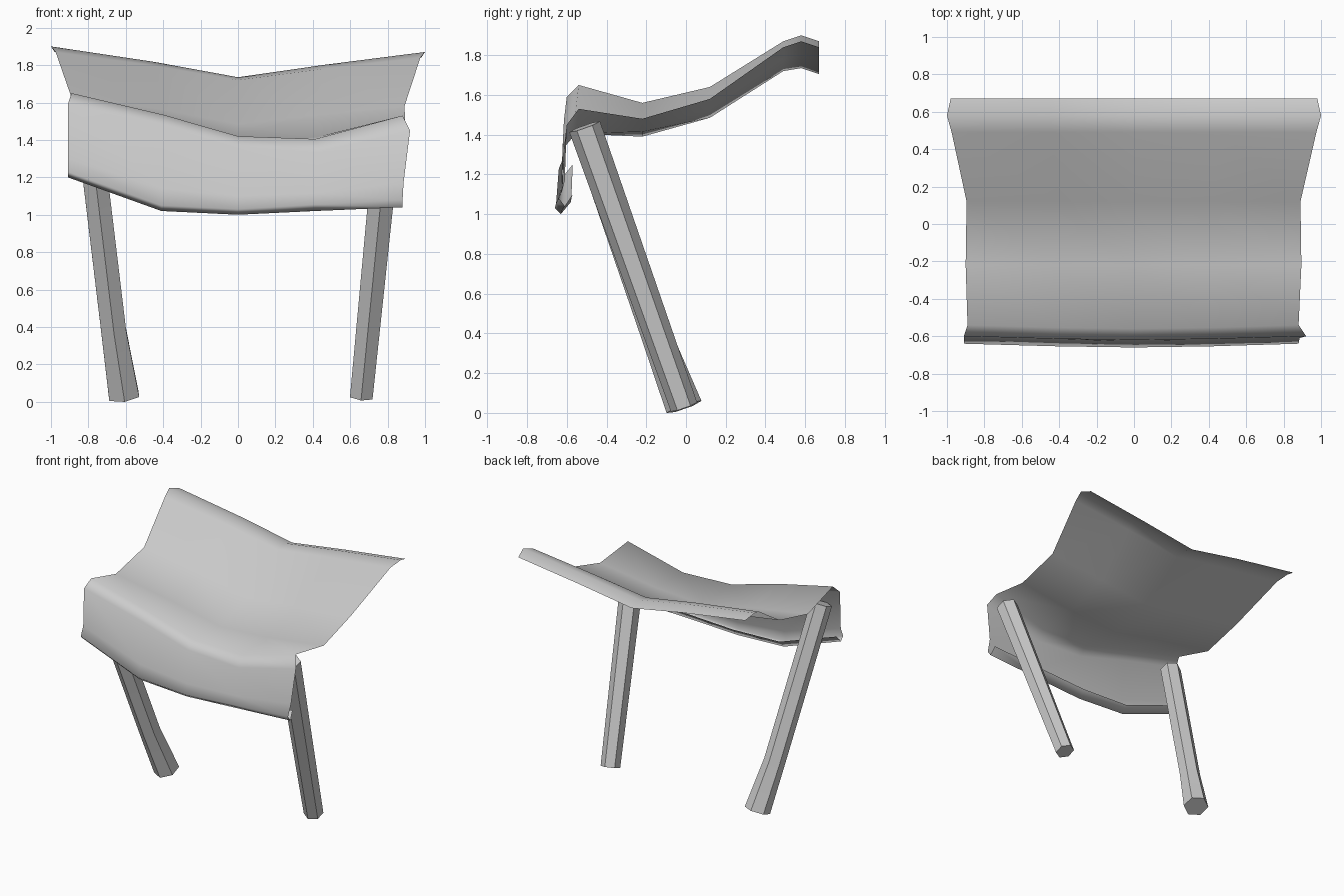
import bpy
import bmesh
from math import cos, sin, pi, radians
from mathutils import Vector

if "Cube" in bpy.data.objects:
    bpy.data.objects.remove(bpy.data.objects["Cube"], do_unlink=True)


def make_material(name, color):
    mat = bpy.data.materials.new(name)
    mat.use_nodes = True
    mat.diffuse_color = color
    mat.node_tree.nodes["Principled BSDF"].inputs["Base Color"].default_value = color
    return mat


def make_object(name, bm, mat):
    bmesh.ops.recalc_face_normals(bm, faces=bm.faces)
    mesh = bpy.data.meshes.new(name)
    bm.to_mesh(mesh)
    bm.free()
    mesh.materials.append(mat)
    obj = bpy.data.objects.new(name, mesh)
    bpy.context.collection.objects.link(obj)
    return obj


def shade(obj, angle):
    bpy.ops.object.select_all(action="DESELECT")
    obj.select_set(True)
    bpy.context.view_layer.objects.active = obj
    bpy.ops.object.shade_smooth_by_angle(angle=radians(angle))


def bridge(bm, row_a, row_b, closed=False):
    count = len(row_a)
    for i in range(count if closed else count - 1):
        j = (i + 1) % count
        bm.faces.new((row_a[i], row_a[j], row_b[j], row_b[i]))


grey = make_material("plain grey", (0.6, 0.6, 0.6, 1))


def sheet_row(bm, y, x_left, x_right, z_left, z_mid, z_right, sag_left=0, sag_right=0, bow=0):
    """One cross-section of the cloth: two ends, a centre and two sagging quarter points."""
    points = (
        (x_left, y, z_left),
        (x_left * 0.45, y - bow * 0.7, (z_left + z_mid) / 2 + sag_left),
        (0, y - bow, z_mid),
        (x_right * 0.47, y - bow * 0.7, (z_mid + z_right) / 2 + sag_right),
        (x_right, y, z_right),
    )
    return [bm.verts.new(p) for p in points]


# Cloth canopy, from the raised back lip over the front ridge to the folded hem
sections = (
    (0.67, -0.98, 0.98, 1.87, 1.705, 1.84),
    (0.58, -1, 1, 1.9, 1.735, 1.87),
    (0.49, -0.975, 0.975, 1.87, 1.72, 1.84),
    (0.12, -0.895, 0.89, 1.64, 1.485, 1.58),
    (-0.22, -0.9, 0.895, 1.56, 1.39, 1.48, 0, -0.02),
    (-0.54, -0.89, 0.88, 1.65, 1.42, 1.53, 0, -0.07, 0.02),
    (-0.6, -0.91, 0.92, 1.59, 1.36, 1.45, 0, -0.07, 0.02),
    (-0.61, -0.91, 0.885, 1.3, 1.1, 1.17, -0.06, -0.02, 0.02),
    (-0.64, -0.91, 0.88, 1.23, 1.03, 1.08, -0.08, 0, 0.02),
    (-0.61, -0.91, 0.88, 1.2, 1, 1.04, -0.08, 0, 0.02),
    (-0.57, -0.9, 0.87, 1.25, 1.06, 1.1, -0.08, 0, 0.01),
)
bm = bmesh.new()
rows = [sheet_row(bm, *s) for s in sections]
for a, b in zip(rows, rows[1:]):
    bridge(bm, a, b)
# Keep the outer side facing up and forward
canopy = make_object("cloth_canopy", bm, grey)
if canopy.data.polygons[len(canopy.data.polygons) // 2].normal.z < 0:
    canopy.data.flip_normals()
shade(canopy, 100)


def pole(name, stations):
    """Six-sided pole lofted through (centre, radius) stations, corner to the front."""
    bm = bmesh.new()
    axis = (Vector(stations[-1][0]) - Vector(stations[0][0])).normalized()
    side = Vector((0, 1, 0)).cross(axis).normalized()
    depth = axis.cross(side)
    rings = []
    for centre, radius in stations:
        rings.append([
            bm.verts.new(Vector(centre) + radius * (depth * cos(k * pi / 3) + side * sin(k * pi / 3)))
            for k in range(6)
        ])
    for a, b in zip(rings, rings[1:]):
        bridge(bm, a, b, closed=True)
    bm.faces.new(rings[0])
    bm.faces.new(rings[-1])
    return shade(make_object(name, bm, grey), 30)


# Leaning support poles
pole("right_pole", (
    ((-0.61, -0.01, 0.03), 0.093),
    ((-0.665, -0.145, 0.38), 0.077),
    ((-0.8, -0.53, 1.5), 0.077),
))
pole("left_pole", (
    ((0.66, -0.01, 0.03), 0.07),
    ((0.8, -0.51, 1.44), 0.082),
))
